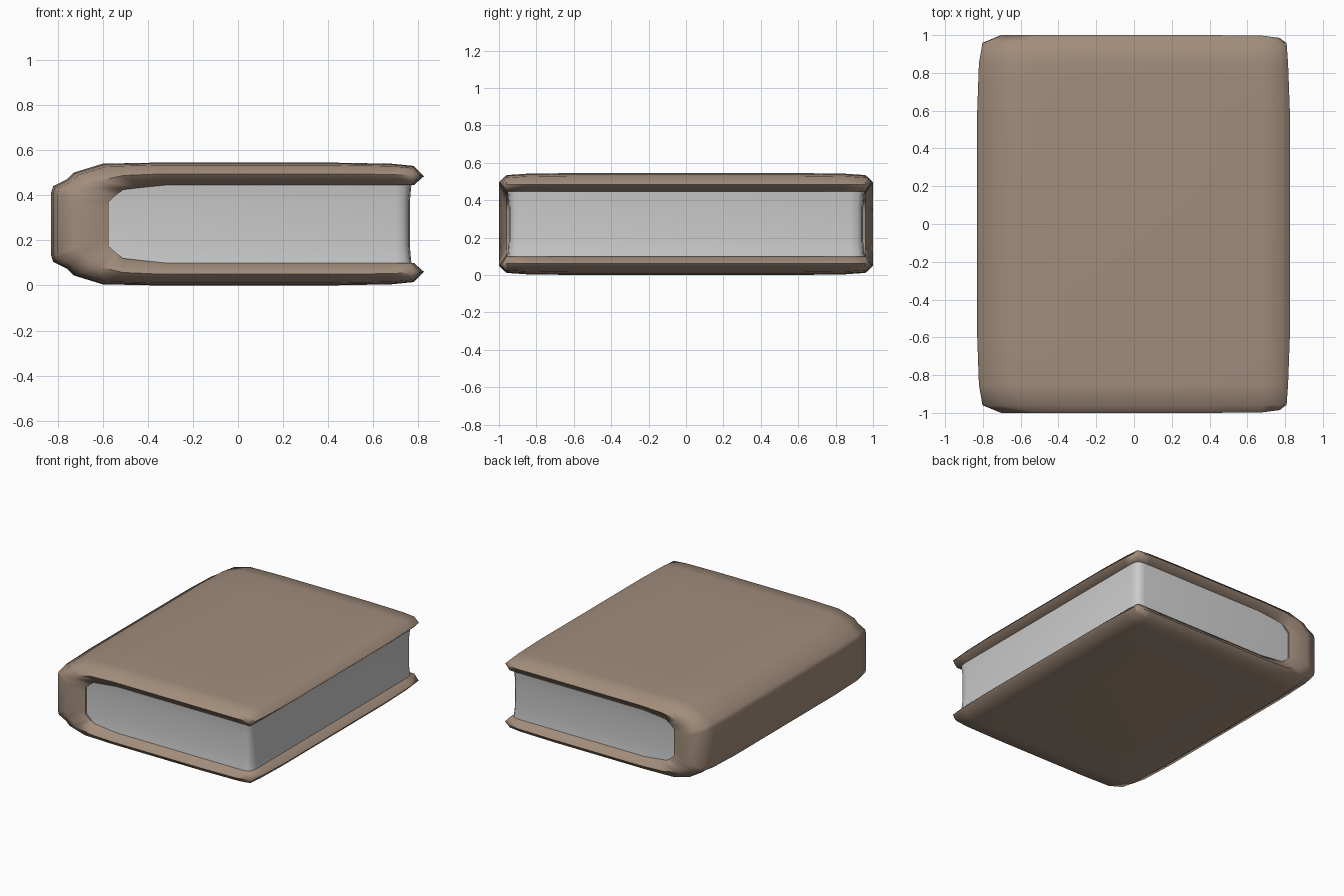
import bpy, bmesh
from math import radians

if "Cube" in bpy.data.objects:
    bpy.data.objects.remove(bpy.data.objects["Cube"])

MID = 0.2725  # mirror height of the closed book


def finish(name, bm, angle, color=None):
    bmesh.ops.remove_doubles(bm, verts=bm.verts, dist=1e-5)
    bmesh.ops.recalc_face_normals(bm, faces=bm.faces)
    me = bpy.data.meshes.new(name)
    bm.to_mesh(me)
    bm.free()
    ob = bpy.data.objects.new(name, me)
    bpy.context.collection.objects.link(ob)
    if color:
        mat = bpy.data.materials.new(name + "_colour")
        mat.diffuse_color = color
        mat.use_nodes = True
        mat.node_tree.nodes["Principled BSDF"].inputs["Base Color"].default_value = mat.diffuse_color
        me.materials.append(mat)
    bpy.ops.object.select_all(action='DESELECT')
    ob.select_set(True)
    bpy.context.view_layer.objects.active = ob
    bpy.ops.object.shade_smooth_by_angle(angle=radians(angle))
    return ob


def mirrored(half):
    return half + [(x, 2 * MID - z) for x, z in reversed(half)]


# Cover: C-shaped outer and inner profiles, from upper tip round the spine to lower tip
tip = (0.825, 0.485)
outer = mirrored([tip, (0.78, 0.53), (0.68, 0.54), (0.4, 0.545), (-0.35, 0.545),
                  (-0.60, 0.54), (-0.73, 0.50), (-0.76, 0.47), (-0.82, 0.44), (-0.83, 0.41)])
inner = mirrored([tip, (0.78, 0.445), (0.68, 0.445), (0.4, 0.445), (-0.32, 0.445),
                  (-0.42, 0.435), (-0.51, 0.425), (-0.545, 0.397), (-0.575, 0.37), (-0.575, 0.34)])
ridge = [((a[0] + b[0]) / 2, (a[1] + b[1]) / 2) for a, b in zip(outer, inner)]
n = len(outer)
# stations along the book: y, blend toward the ridge, fore-edge pull-in
half = [(0.96, 0.22, 0.022), (0.85, 0.07, 0.01), (0.6, 0.0, 0.0)]
stations = [(-y, t, d) for y, t, d in half] + half[::-1]


def row(bm, path, y, t, pull):
    pts = []
    for i, ((x, z), (rx, rz)) in enumerate(zip(path, ridge)):
        if i in (0, n - 1):
            x -= pull
        elif i in (1, n - 2):
            x -= pull * 0.5
        pts.append(bm.verts.new((x + (rx - x) * t, y, z + (rz - z) * t)))
    return pts


def ridge_row(bm, sign):
    pts = []
    for i, (x, z) in enumerate(ridge):
        k = min(i, n - 1 - i)
        y = {0: 0.96, 1: 0.985, 2: 0.997}.get(k, 1.0)
        x -= {0: 0.022, 1: 0.008}.get(k, 0)
        pts.append(bm.verts.new((x, sign * y, z)))
    return pts


bm = bmesh.new()
rows = [row(bm, outer, *s) for s in stations]
rows.append(ridge_row(bm, 1))
rows += [row(bm, inner, y, 0, d) for y, t, d in reversed(stations)]
rows.append(ridge_row(bm, -1))
for a, b in zip(rows, rows[1:] + rows[:1]):
    for i in range(n - 1):
        bm.faces.new((a[i], a[i + 1], b[i + 1], b[i]))
bmesh.ops.dissolve_degenerate(bm, dist=1e-5, edges=bm.edges)
finish("cover", bm, 65, (0.36, 0.265, 0.2, 1))

# Pages: block with rounded fore corners and a slight waist
bm = bmesh.new()
plan = [(-0.62, -0.955), (0.70, -0.955), (0.74, -0.948), (0.763, -0.925), (0.77, -0.88)]
plan += [(x, -y) for x, y in reversed(plan)]
levels = [(0.09, 0), (0.13, 0.004), (0.18, 0.008)]
levels += [(2 * MID - z, d) for z, d in reversed(levels)]
rings = []
for z, d in levels:
    rings.append([bm.verts.new((x * (1 - d / 0.77) if x > 0.7 else x,
                                y * (1 - d / 0.955), z)) for x, y in plan])
for a, b in zip(rings, rings[1:]):
    for i in range(len(plan)):
        j = (i + 1) % len(plan)
        bm.faces.new((a[i], a[j], b[j], b[i]))
bm.faces.new(rings[0])
bm.faces.new(rings[-1])
finish("pages", bm, 40)
